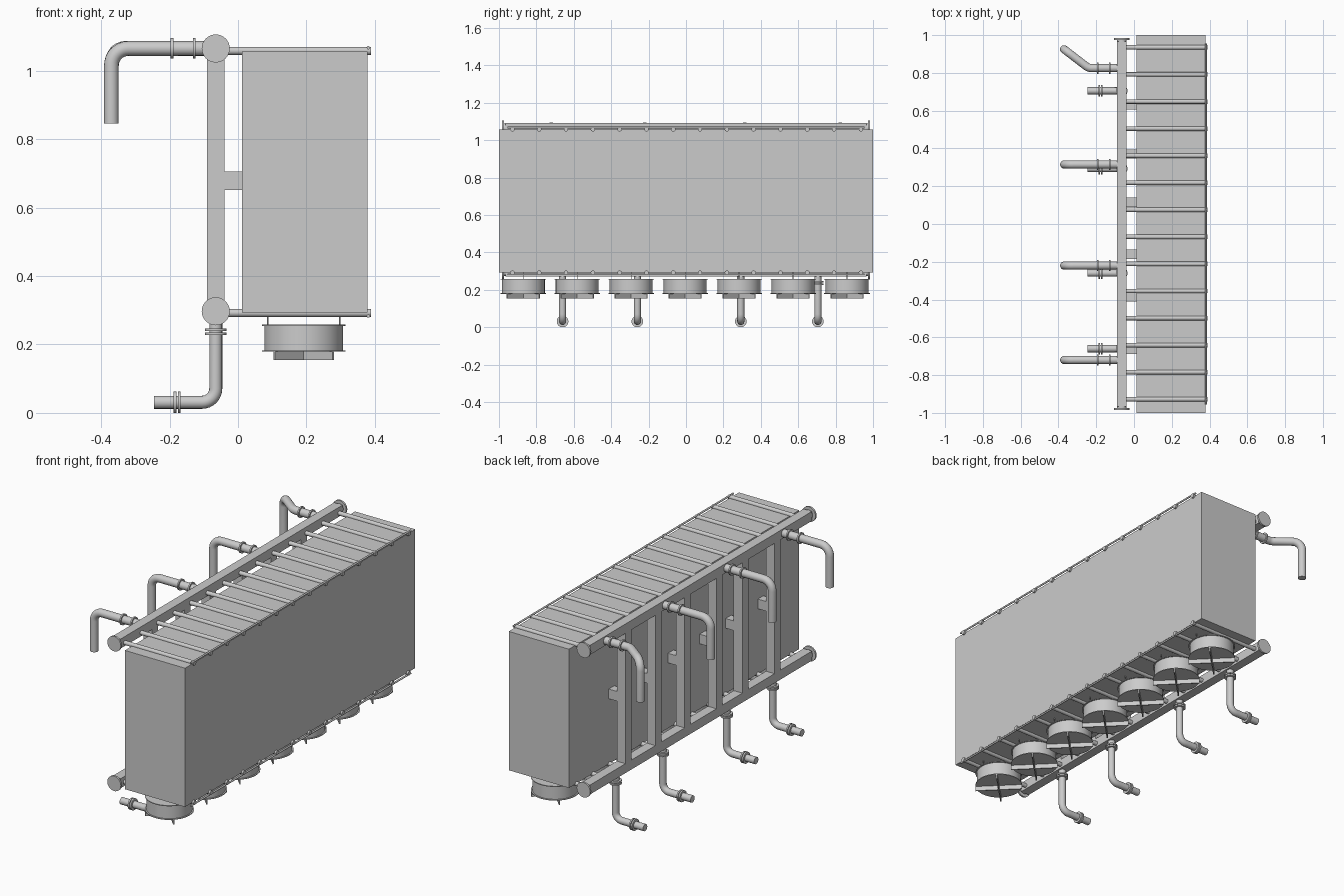
import bpy, math
from mathutils import Vector

if "Cube" in bpy.data.objects:
    bpy.data.objects.remove(bpy.data.objects["Cube"])


def smooth(ob):
    bpy.ops.object.select_all(action='DESELECT')
    ob.select_set(True)
    bpy.context.view_layer.objects.active = ob
    bpy.ops.object.shade_smooth_by_angle(angle=math.radians(35))


def box(name, lo, hi, rot=0):
    lo, hi = Vector(lo), Vector(hi)
    bpy.ops.mesh.primitive_cube_add(size=1, location=(lo + hi) / 2, rotation=(0, 0, rot))
    ob = bpy.context.object
    ob.name = name
    ob.scale = hi - lo
    return ob


def cyl(name, a, b, r, sides=32):
    a, b = Vector(a), Vector(b)
    d = b - a
    bpy.ops.mesh.primitive_cylinder_add(vertices=sides, radius=r, depth=d.length, location=(a + b) / 2)
    ob = bpy.context.object
    ob.name = name
    ob.rotation_euler = d.to_track_quat('Z', 'Y').to_euler()
    smooth(ob)
    return ob


def pipe(name, pts, r, bend):
    # polyline with rounded corners, swept by a circle
    pts = [Vector(p) for p in pts]
    path = [pts[0]]
    for p0, p, p1 in zip(pts, pts[1:], pts[2:]):
        u, v = (p0 - p).normalized(), (p1 - p).normalized()
        half = u.angle(v) / 2
        t = bend / math.tan(half)
        c = p + (u + v).normalized() * bend / math.sin(half)
        s, e = (p + u * t - c).normalized(), (p + v * t - c).normalized()
        path += [c + s.slerp(e, i / 8) * bend for i in range(9)]
    path.append(pts[-1])
    cu = bpy.data.curves.new(name, 'CURVE')
    cu.dimensions = '3D'
    cu.bevel_depth, cu.bevel_resolution, cu.use_fill_caps = r, 6, True
    sp = cu.splines.new('POLY')
    sp.points.add(len(path) - 1)
    for q, co in zip(sp.points, path):
        q.co = (*co, 1)
    ob = bpy.data.objects.new(name, cu)
    bpy.context.collection.objects.link(ob)
    bpy.ops.object.select_all(action='DESELECT')
    ob.select_set(True)
    bpy.context.view_layer.objects.active = ob
    bpy.ops.object.convert(target='MESH')
    smooth(bpy.context.object)


HX, TOP, BOT = -0.065, 1.065, 0.297

# main cabinet
box("cabinet", (0.012, -1, 0.293), (0.378, 1, 1.056))

# square headers with round end flanges
for label, z in (("top", TOP), ("bottom", BOT)):
    box(label + "_header", (HX - 0.026, -0.965, z - 0.026), (HX + 0.026, 0.965, z + 0.026))
    for s in (-1, 1):
        cyl(label + "_end_collar", (HX, s * 0.95, z), (HX, s * 0.974, z), 0.024)
        cyl(label + "_end_cap", (HX, s * 0.974, z), (HX, s * 0.984, z), 0.041)

# posts and their cabinet brackets
for y in (0.63, 0.37, 0.115, -0.16, -0.385, -0.665):
    box("post", (HX - 0.026, y - 0.026, BOT), (HX + 0.026, y + 0.026, TOP))
    box("bracket", (HX + 0.02, y - 0.024, 0.652), (0.02, y + 0.024, 0.705))

# cross rods over and under the cabinet, with a long tie rail
for label, z, zr in (("top", 1.058, 1.067), ("bottom", 0.292, 0.283)):
    for i in range(14):
        y = -0.928 + i * 1.863 / 13
        cyl(label + "_rod", (HX + 0.02, y, z), (0.388, y, z), 0.0118, 16)
    cyl(label + "_rail", (0.381, -0.955, zr), (0.381, 0.955, zr), 0.005, 12)

# fans hanging below the cabinet
FX = 0.192
for i in range(7):
    y = -0.87 + i * 0.2885
    cyl("fan_drum", (FX, y, 0.179), (FX, y, 0.257), 0.115, 48)
    for z in (0.179, 0.254):
        cyl("fan_lip", (FX, y, z), (FX, y, z + 0.004), 0.122, 48)
    for s in (-1, 1):
        cyl("fan_hanger", (FX + s * 0.105, y, 0.25), (FX + s * 0.105, y, 0.3), 0.002, 8)
    for a in (45, -45):
        box("fan_cross_plate", (FX - 0.122, y - 0.003, 0.154), (FX + 0.122, y + 0.003, 0.182), math.radians(a))

# upper pipes turning down, the last one kinked outward
for y, dy in ((0.825, 0.1), (0.315, 0), (-0.22, 0), (-0.72, 0)):
    pts = [(HX, y, TOP)]
    if dy:
        pts.append((-0.24, y, TOP))
    pts += [(-0.37, y + dy, TOP), (-0.37, y + dy, 0.846)]
    pipe("upper_pipe", pts, 0.0215, 0.05)
    for x in (-0.128, -0.193):
        cyl("upper_pipe_flange", (x - 0.004, y, TOP), (x + 0.004, y, TOP), 0.03)

# lower pipes turning outward
for y in (0.705, 0.293, -0.26, -0.66):
    pipe("lower_pipe", [(HX, y, BOT), (HX, y, 0.031), (-0.245, y, 0.031)], 0.019, 0.04)
    for d in (-0.006, 0.006):
        cyl("lower_pipe_flange", (HX, y, 0.237 + d - 0.004), (HX, y, 0.237 + d + 0.004), 0.031)
        cyl("outlet_flange", (-0.178 + d - 0.004, y, 0.031), (-0.178 + d + 0.004, y, 0.031), 0.031)
